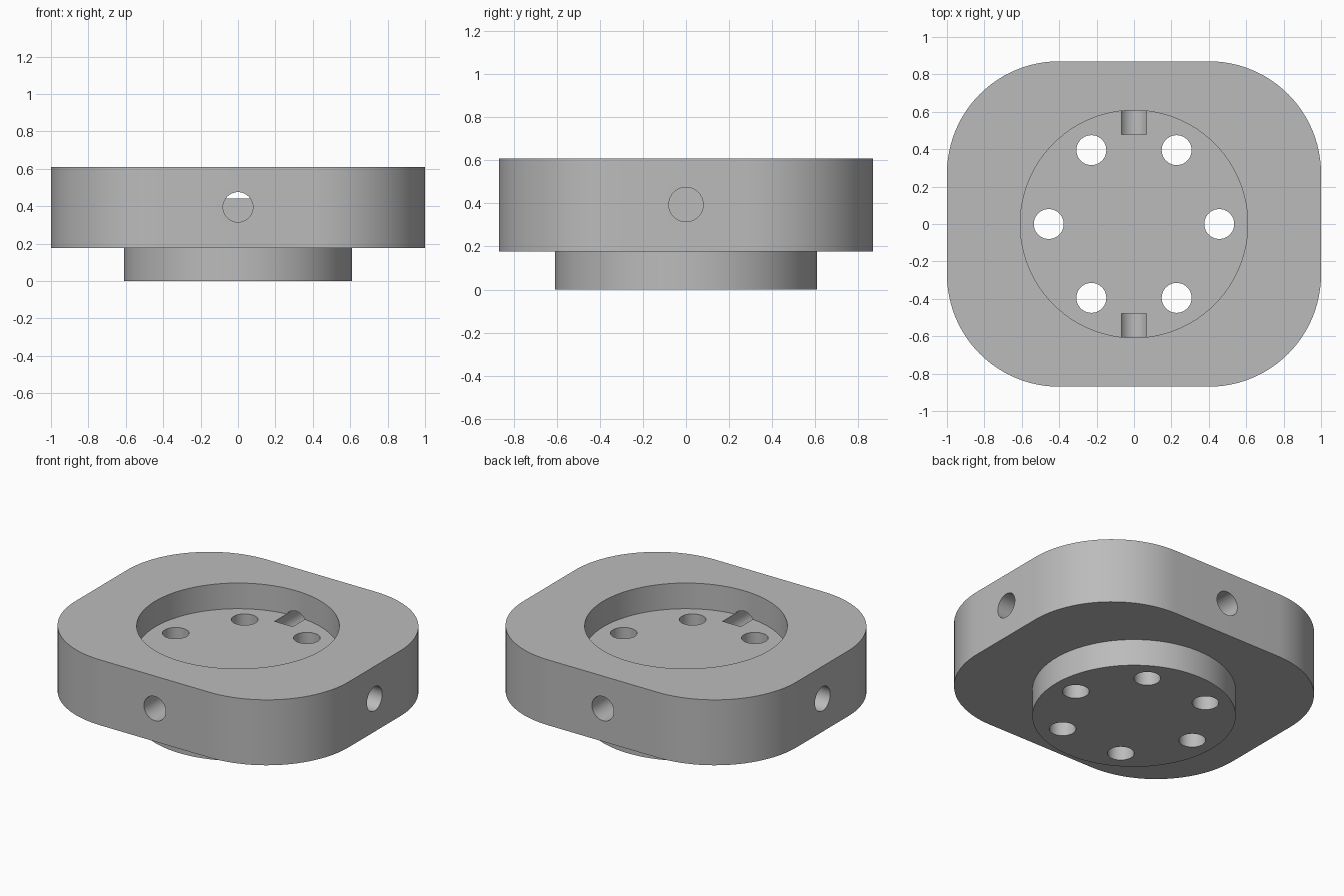
import bpy
import bmesh
from math import cos, sin, pi, radians
from mathutils import Matrix, Vector

cube = bpy.data.objects.get("Cube")
if cube:
    bpy.data.objects.remove(cube, do_unlink=True)

HALF_X, HALF_Y, CORNER = 1.0, 0.87, 0.6
BODY_LOW, BODY_TOP, FLOOR = 0.177, 0.61, 0.44
DISC_R, HOLE_R, BOLT_CIRCLE, SIDE_Z = 0.61, 0.08, 0.456, 0.395

metal = bpy.data.materials.new("grey metal")
metal.use_nodes = True
GREY = (0.5, 0.5, 0.5, 1)
metal.diffuse_color = GREY
metal.node_tree.nodes["Principled BSDF"].inputs["Base Color"].default_value = GREY


def make_object(name, bm):
    bmesh.ops.recalc_face_normals(bm, faces=bm.faces)
    mesh = bpy.data.meshes.new(name)
    bm.to_mesh(mesh)
    bm.free()
    mesh.materials.append(metal)
    obj = bpy.data.objects.new(name, mesh)
    bpy.context.collection.objects.link(obj)
    return obj


def cylinder(name, start, end, radius, sides):
    """Capped cylinder running between two points."""
    start, end = Vector(start), Vector(end)
    axis = end - start
    turn = axis.to_track_quat('Z', 'Y').to_matrix().to_4x4()
    bm = bmesh.new()
    bmesh.ops.create_cone(bm, cap_ends=True, segments=sides, radius1=radius,
                          radius2=radius, depth=axis.length,
                          matrix=Matrix.Translation((start + end) / 2) @ turn)
    return make_object(name, bm)


def rounded_block(name, steps=24):
    """Extruded rectangle with large round corners."""
    bm = bmesh.new()
    ring = []
    for quarter, (sx, sy) in enumerate([(1, 1), (-1, 1), (-1, -1), (1, -1)]):
        for i in range(steps + 1):
            a = (quarter + i / steps) * pi / 2
            ring.append(bm.verts.new((sx * (HALF_X - CORNER) + CORNER * cos(a),
                                      sy * (HALF_Y - CORNER) + CORNER * sin(a),
                                      BODY_LOW)))
    base = bm.faces.new(ring)
    result = bmesh.ops.extrude_face_region(bm, geom=[base], use_keep_orig=True)
    top = [v for v in result["geom"] if isinstance(v, bmesh.types.BMVert)]
    bmesh.ops.translate(bm, verts=top, vec=(0, 0, BODY_TOP - BODY_LOW))
    return make_object(name, bm)


def combine(target, tool, operation):
    mod = target.modifiers.new(tool.name, 'BOOLEAN')
    mod.operation, mod.solver, mod.object = operation, 'EXACT', tool
    bpy.context.view_layer.objects.active = target
    bpy.ops.object.modifier_apply(modifier=mod.name)
    bpy.data.objects.remove(tool, do_unlink=True)


# Body with the round boss underneath and the round recess on top
body = rounded_block("flange_body")
combine(body, cylinder("boss", (0, 0, 0), (0, 0, 0.3), DISC_R, 96), 'UNION')
combine(body, cylinder("recess", (0, 0, FLOOR), (0, 0, 1), DISC_R - 0.002, 96), 'DIFFERENCE')

# Six bolt holes through the floor
for k in range(6):
    x, y = BOLT_CIRCLE * cos(k * pi / 3), BOLT_CIRCLE * sin(k * pi / 3)
    combine(body, cylinder("bolt_hole", (x, y, -0.2), (x, y, 1), HOLE_R, 40), 'DIFFERENCE')

# Blind holes in the sides; those at front and back cut a groove in the floor
for s in (1, -1):
    for inner, outer in (((0, s * 0.478, SIDE_Z), (0, s * 1.2, SIDE_Z)),
                         ((s * 0.615, 0, SIDE_Z), (s * 1.3, 0, SIDE_Z))):
        combine(body, cylinder("side_hole", inner, outer, HOLE_R, 40), 'DIFFERENCE')

bpy.ops.object.select_all(action='DESELECT')
body.select_set(True)
bpy.context.view_layer.objects.active = body
bpy.ops.object.shade_smooth_by_angle(angle=radians(30))
